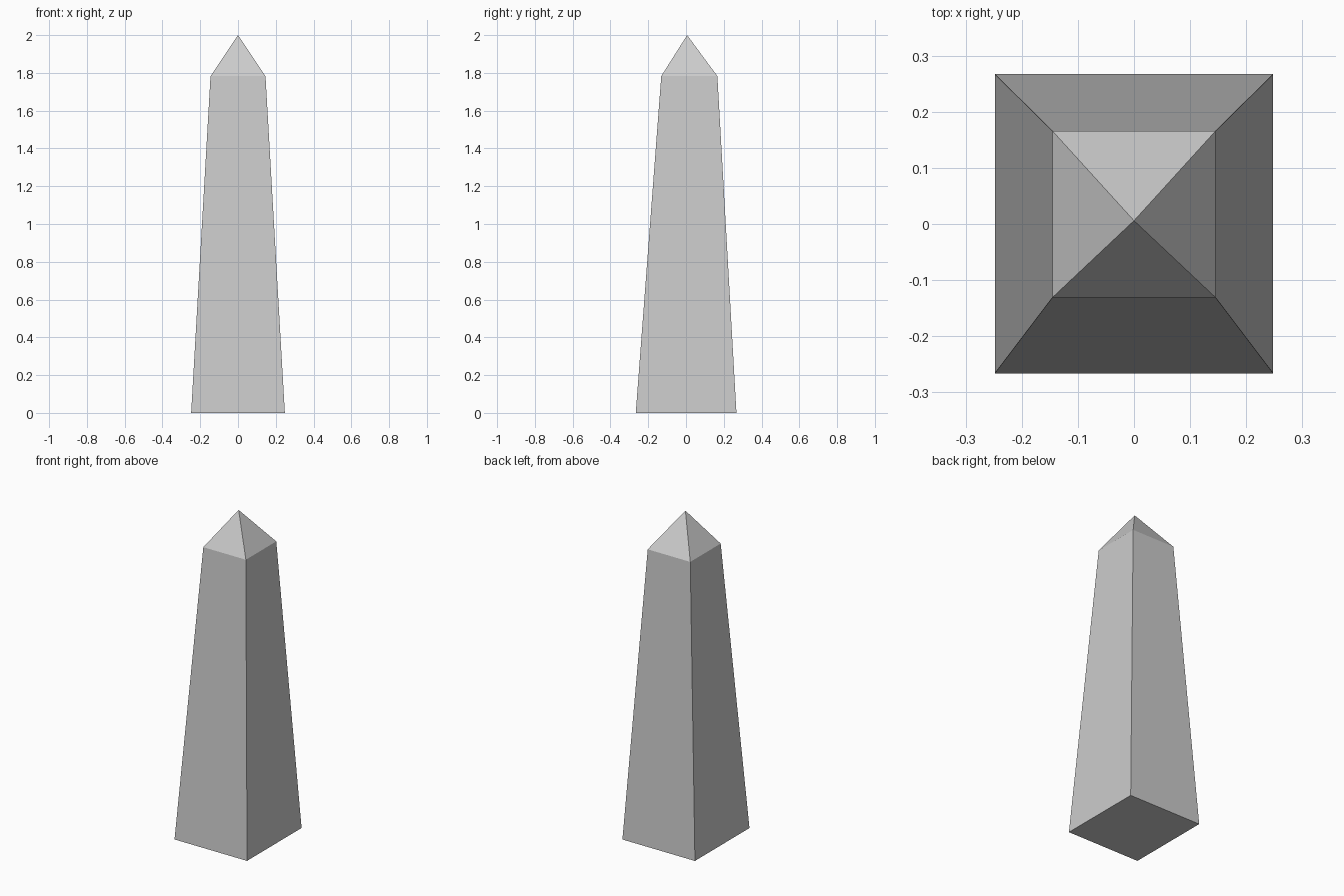
import bpy
import bmesh

if "Cube" in bpy.data.objects:
    bpy.data.objects.remove(bpy.data.objects["Cube"])


def ring(bm, x, y0, y1, z):
    """Rectangular cross-section, counter-clockwise from above."""
    return [bm.verts.new(p) for p in
            ((-x, y0, z), (x, y0, z), (x, y1, z), (-x, y1, z))]


bm = bmesh.new()

# Tapered shaft
base = ring(bm, 0.248, -0.266, 0.267, 0.0)
shoulder = ring(bm, 0.1455, -0.131, 0.166, 1.783)
bm.faces.new(base[::-1])
for i in range(4):
    j = (i + 1) % 4
    bm.faces.new((base[i], base[j], shoulder[j], shoulder[i]))

# Pyramid tip
apex = bm.verts.new((0, 0.006, 2.0))
for i in range(4):
    bm.faces.new((shoulder[i], shoulder[(i + 1) % 4], apex))

mesh = bpy.data.meshes.new("obelisk")
bm.to_mesh(mesh)
bm.free()
bpy.context.collection.objects.link(bpy.data.objects.new("obelisk", mesh))
